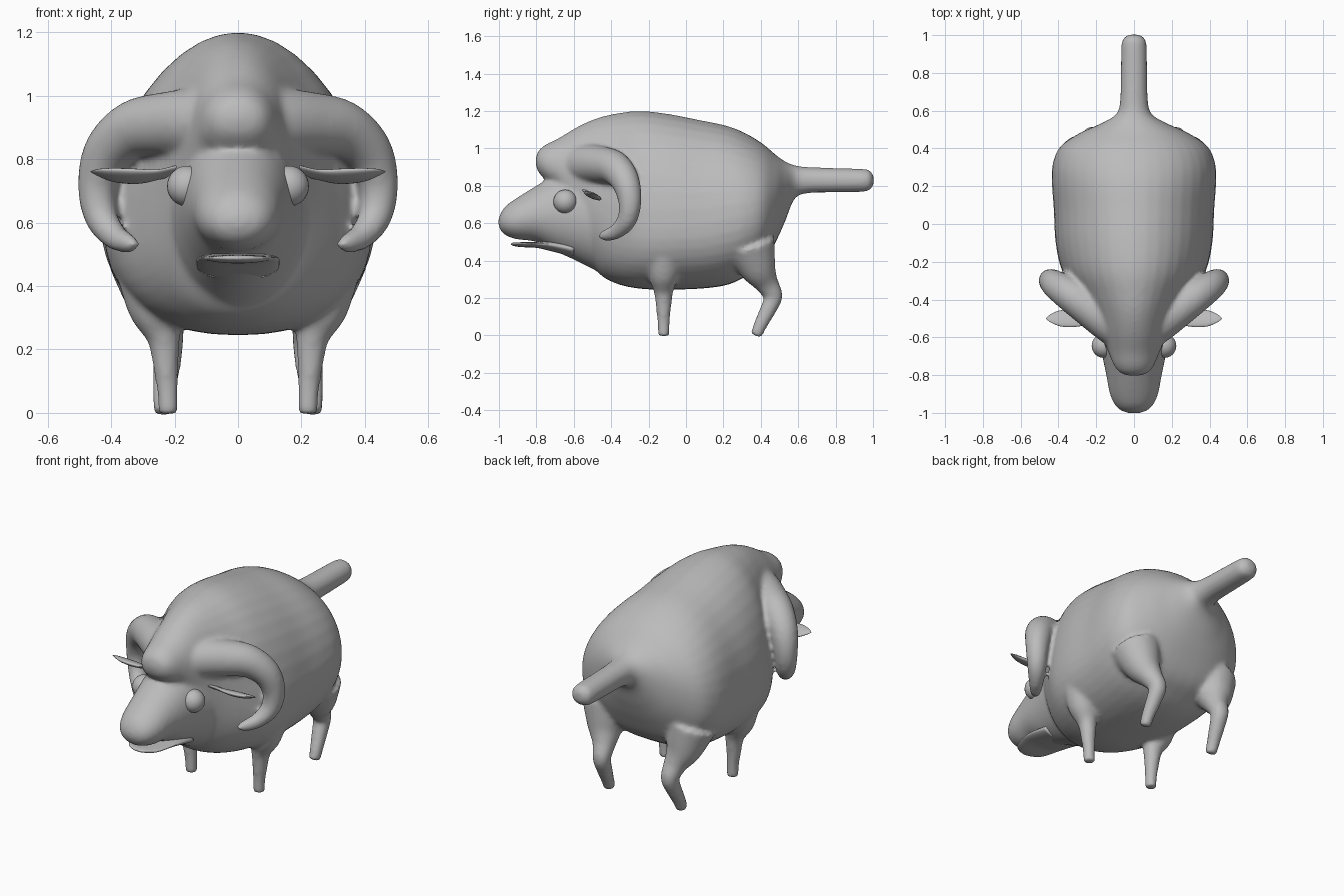
import bpy, bmesh, math
from mathutils import Vector

mat = bpy.data.materials.new("plain_grey")
mat.diffuse_color = (0.5, 0.5, 0.5, 1)


def spline(keys, steps=5):
    """Catmull-Rom through rows of numbers."""
    out = []
    for i in range(len(keys) - 1):
        k = [keys[max(0, min(len(keys) - 1, i + j))] for j in (-1, 0, 1, 2)]
        for s in range(steps):
            t = s / steps
            out.append([0.5 * (2 * b + (c - a) * t + (2 * a - 5 * b + 4 * c - d) * t * t
                        + (3 * b - a - 3 * c + d) * t ** 3) for a, b, c, d in zip(*k)])
    return out + [list(keys[-1])]


def skin(bm, rings):
    """Bridge rings into a closed tube."""
    loops = [[bm.verts.new(p) for p in r] for r in rings]
    n = len(loops[0])
    faces = [bm.faces.new((a[i], a[(i + 1) % n], b[(i + 1) % n], b[i]))
             for a, b in zip(loops, loops[1:]) for i in range(n)]
    faces += [bm.faces.new(loops[0][::-1]), bm.faces.new(loops[-1])]
    bmesh.ops.recalc_face_normals(bm, faces=faces)


def hull(bm, keys, power=2.0, n=40):
    """Sections across y: (y, half width, top, bottom, height of widest point)."""
    rings = []
    for y, w, top, bot, mid in spline(keys):
        ring = []
        for i in range(n):
            a = 2 * math.pi * i / n
            c, s = math.cos(a), math.sin(a)
            e = 1.0 if s > 0 else 2 / power
            x = math.copysign(abs(c) ** e, c) * w
            z = mid + (s * (top - mid) if s > 0 else -abs(s) ** e * (mid - bot))
            ring.append((x, y, z))
        rings.append(ring)
    skin(bm, rings)


def tube(bm, keys, side=1, flat=1.0, across=None, n=20):
    """Path of (x, y, z, radius); flat squashes the section away from 'across'."""
    pts = [(Vector((p[0] * side, p[1], p[2])), max(p[3], 0.002)) for p in spline(keys)]
    u = Vector(across or (0.31, 0.95, 0.05))
    rings = []
    for i, (p, r) in enumerate(pts):
        t = (pts[min(i + 1, len(pts) - 1)][0] - pts[max(i - 1, 0)][0]).normalized()
        u = (u - t * u.dot(t)).normalized()
        v = t.cross(u)
        rings.append([p + u * (r * math.cos(2 * math.pi * k / n))
                      + v * (r * flat * math.sin(2 * math.pi * k / n)) for k in range(n)])
    skin(bm, rings)


def finish(name, bm):
    me = bpy.data.meshes.new(name)
    bm.to_mesh(me)
    bm.free()
    me.materials.append(mat)
    me.shade_smooth()
    ob = bpy.data.objects.new(name, me)
    bpy.context.collection.objects.link(ob)
    return ob


# Trunk with woolly forehead at the front and tail at the back
bm = bmesh.new()
hull(bm, [
    (-0.805, 0.015, 0.94, 0.92, 0.93), (-0.79, 0.07, 0.985, 0.875, 0.93),
    (-0.75, 0.105, 1.02, 0.83, 0.92), (-0.68, 0.135, 1.055, 0.77, 0.89),
    (-0.58, 0.18, 1.115, 0.55, 0.82), (-0.48, 0.24, 1.16, 0.35, 0.68),
    (-0.38, 0.305, 1.185, 0.28, 0.60), (-0.25, 0.38, 1.20, 0.25, 0.58),
    (-0.1, 0.415, 1.185, 0.245, 0.58), (0.08, 0.425, 1.15, 0.25, 0.59),
    (0.22, 0.435, 1.12, 0.27, 0.62), (0.32, 0.43, 1.08, 0.315, 0.64),
    (0.41, 0.39, 1.025, 0.38, 0.67), (0.48, 0.29, 0.965, 0.50, 0.72),
    (0.53, 0.18, 0.93, 0.61, 0.77), (0.58, 0.095, 0.91, 0.73, 0.82),
    (0.65, 0.074, 0.90, 0.76, 0.83), (0.80, 0.07, 0.895, 0.765, 0.83),
    (0.95, 0.066, 0.89, 0.768, 0.83), (0.985, 0.055, 0.88, 0.78, 0.83),
    (1.003, 0.025, 0.855, 0.805, 0.83)], power=2.3)

# Skull and muzzle
hull(bm, [
    (-0.40, 0.23, 0.95, 0.30, 0.62), (-0.50, 0.215, 0.94, 0.355, 0.64),
    (-0.60, 0.19, 0.91, 0.405, 0.65), (-0.70, 0.168, 0.86, 0.45, 0.65),
    (-0.80, 0.147, 0.80, 0.50, 0.64), (-0.90, 0.128, 0.738, 0.513, 0.62),
    (-0.96, 0.10, 0.695, 0.532, 0.61), (-0.99, 0.065, 0.655, 0.56, 0.605),
    (-1.003, 0.02, 0.62, 0.59, 0.605)])

for s in (1, -1):
    # Curled horns
    tube(bm, [(0.05, -0.57, 0.91, 0.11), (0.13, -0.52, 0.915, 0.108),
              (0.23, -0.45, 0.912, 0.1), (0.33, -0.38, 0.895, 0.09),
              (0.41, -0.325, 0.825, 0.077), (0.443, -0.30, 0.72, 0.063),
              (0.433, -0.315, 0.62, 0.053), (0.39, -0.37, 0.557, 0.042),
              (0.345, -0.43, 0.535, 0.031), (0.32, -0.465, 0.53, 0.014)], s)
    # Front legs
    tube(bm, [(0.22, -0.12, -0.003, 0.032), (0.222, -0.12, 0.06, 0.033),
              (0.228, -0.12, 0.15, 0.041), (0.235, -0.12, 0.24, 0.054),
              (0.262, -0.12, 0.33, 0.085), (0.28, -0.11, 0.45, 0.105)], s)
    # Back legs bent at the hock
    tube(bm, [(0.235, 0.375, -0.003, 0.032), (0.234, 0.395, 0.05, 0.036),
              (0.226, 0.44, 0.14, 0.044), (0.222, 0.467, 0.21, 0.05),
              (0.232, 0.43, 0.28, 0.065), (0.255, 0.385, 0.36, 0.10),
              (0.27, 0.34, 0.48, 0.14)], s)

# Melt the parts into one soft skin
body = finish("ram_body", bm)
rm = body.modifiers.new("merge", 'REMESH')
rm.mode = 'VOXEL'
rm.voxel_size = 0.013
rm.use_smooth_shade = True
sm = body.modifiers.new("soften", 'SMOOTH')
sm.factor = 0.5
sm.iterations = 8

# Lower lip
bm = bmesh.new()
hull(bm, [(-0.60, 0.13, 0.50, 0.42, 0.46), (-0.72, 0.13, 0.505, 0.45, 0.485),
          (-0.80, 0.12, 0.50, 0.468, 0.49), (-0.88, 0.095, 0.498, 0.472, 0.488),
          (-0.92, 0.055, 0.497, 0.478, 0.488), (-0.935, 0.01, 0.492, 0.484, 0.488)])
finish("lower_lip", bm)

for s, label in ((1, "left"), (-1, "right")):
    # Leaf-shaped ears
    bm = bmesh.new()
    tube(bm, [(0.13, -0.53, 0.77, 0.05), (0.19, -0.525, 0.765, 0.032),
              (0.25, -0.51, 0.752, 0.033), (0.32, -0.50, 0.746, 0.05),
              (0.39, -0.50, 0.75, 0.046), (0.44, -0.50, 0.758, 0.024),
              (0.465, -0.50, 0.761, 0.003)], s, 0.3, (0, 0.9, -0.4))
    finish("ear_" + label, bm)
    # Eyes
    bm = bmesh.new()
    bmesh.ops.create_uvsphere(bm, u_segments=24, v_segments=16, radius=0.064)
    bmesh.ops.translate(bm, verts=bm.verts, vec=(0.16 * s, -0.645, 0.715))
    finish("eye_" + label, bm)
